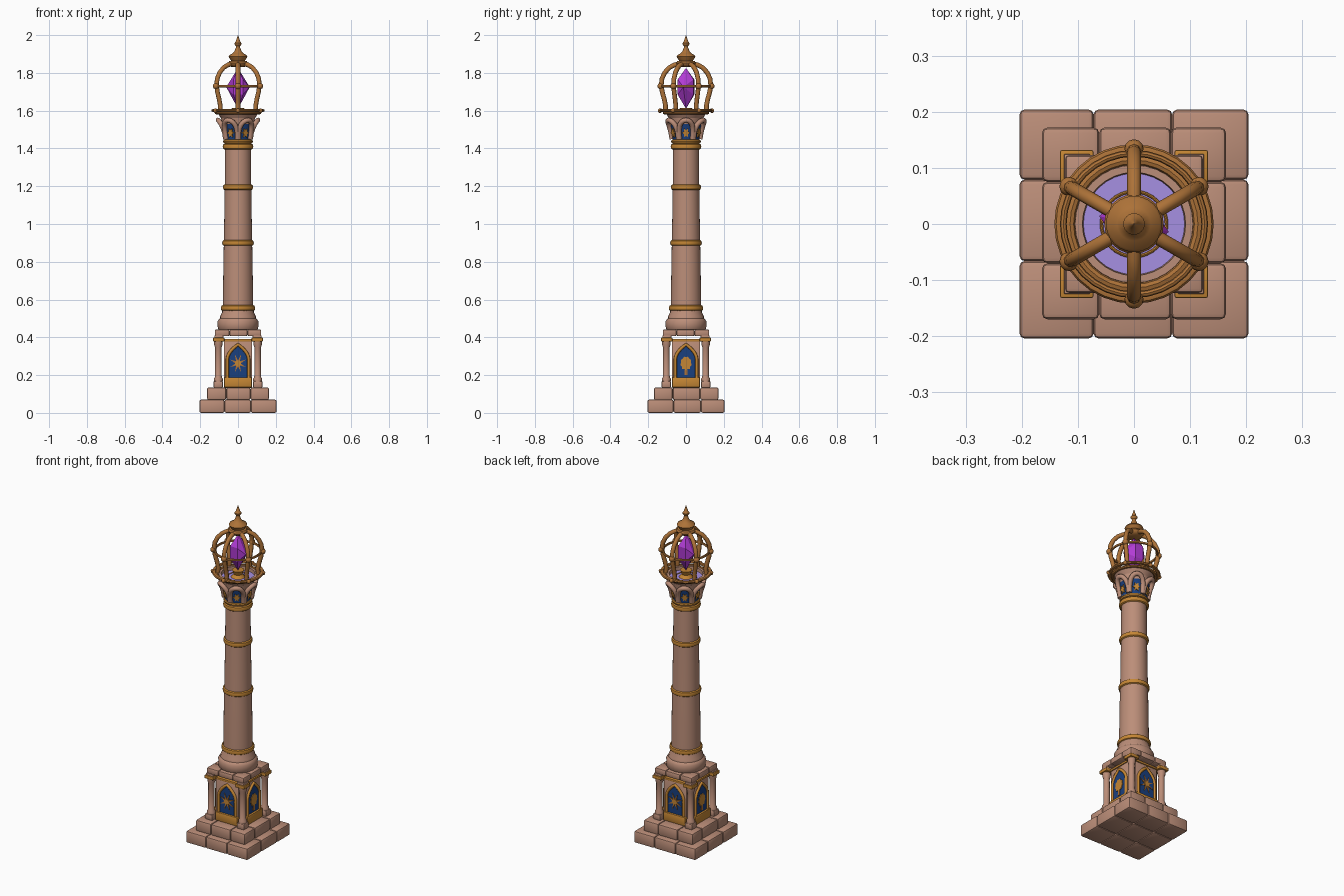
import bpy, bmesh, math
from math import sin, cos, pi, radians
from mathutils import Matrix, Vector

if "Cube" in bpy.data.objects:
    bpy.data.objects.remove(bpy.data.objects["Cube"], do_unlink=True)


def material(name, *rgb):
    m = bpy.data.materials.new(name)
    m.use_nodes = True
    m.diffuse_color = (*rgb, 1)
    m.node_tree.nodes["Principled BSDF"].inputs["Base Color"].default_value = (*rgb, 1)
    return m


STONE = material("rosy stone", 0.50, 0.27, 0.19)
GOLD = material("gold trim", 0.56, 0.24, 0.035)
BRONZE = material("bronze cage", 0.42, 0.17, 0.04)
BLUE = material("deep blue", 0.01, 0.05, 0.21)
PURPLE = material("purple crystal", 0.44, 0.045, 0.66)
VIOLET = material("pale violet glow", 0.38, 0.28, 0.76)


def finish(name, bm, mats, smooth=True):
    bmesh.ops.recalc_face_normals(bm, faces=bm.faces[:])
    mesh = bpy.data.meshes.new(name)
    bm.to_mesh(mesh)
    bm.free()
    ob = bpy.data.objects.new(name, mesh)
    bpy.context.collection.objects.link(ob)
    for m in mats:
        mesh.materials.append(m)
    if smooth:
        bpy.ops.object.select_all(action='DESELECT')
        ob.select_set(True)
        bpy.context.view_layer.objects.active = ob
        bpy.ops.object.shade_smooth_by_angle(angle=radians(40))
    return ob


def block(name, x, y, z, mat, bevel=0.008, angle=0):
    """Box from (min, max) pairs, with worn rounded edges, turned about the axis."""
    bm = bmesh.new()
    bmesh.ops.create_cube(bm, size=1)
    for v in bm.verts:
        v.co = Vector([(a + b) / 2 + c * (b - a) for (a, b), c in zip((x, y, z), v.co)])
    bmesh.ops.bevel(bm, geom=bm.edges[:], offset=bevel, segments=2, profile=0.5, affect='EDGES')
    bm.transform(Matrix.Rotation(angle, 4, 'Z'))
    return finish(name, bm, [mat])


def lathe(name, profile, mat, segs=32, at=(0, 0), closed=False):
    """Spin (radius, z) points around a vertical axis."""
    bm = bmesh.new()
    rows = [[bm.verts.new((at[0] + r * cos(2 * pi * i / segs), at[1] + r * sin(2 * pi * i / segs), z))
             for i in range(segs)] for r, z in profile]
    pairs = list(zip(rows, rows[1:])) + ([(rows[-1], rows[0])] if closed else [])
    for a, b in pairs:
        for i in range(segs):
            j = (i + 1) % segs
            bm.faces.new((a[i], a[j], b[j], b[i]))
    if not closed:
        bm.faces.new(rows[0])
        bm.faces.new(rows[-1])
    return finish(name, bm, [mat])


def ring(name, radius, z, width, height, mat):
    pts = [(radius + width * cos(k * pi / 4), z + height * sin(k * pi / 4)) for k in range(8)]
    return lathe(name, pts, mat, closed=True)


def tube(name, points, radius, mat):
    curve = bpy.data.curves.new(name, 'CURVE')
    curve.dimensions = '3D'
    curve.bevel_depth = radius
    curve.bevel_resolution = 2
    curve.use_fill_caps = True
    s = curve.splines.new('POLY')
    s.points.add(len(points) - 1)
    for p, co in zip(s.points, points):
        p.co = (*co, 1)
    ob = bpy.data.objects.new(name, curve)
    curve.materials.append(mat)
    bpy.context.collection.objects.link(ob)
    bpy.ops.object.select_all(action='DESELECT')
    ob.select_set(True)
    bpy.context.view_layer.objects.active = ob
    bpy.ops.object.convert(target='MESH')
    bpy.ops.object.shade_smooth_by_angle(angle=radians(50))


def plate(name, outline, front, thick, angle, mat, tilt=0):
    """Flat (side, z) outline facing outward at the given angle."""
    bm = bmesh.new()
    face = bm.faces.new([bm.verts.new((front, s, z)) for s, z in outline])
    ext = bmesh.ops.extrude_face_region(bm, geom=[face])
    bmesh.ops.translate(bm, vec=(-thick, 0, 0),
                        verts=[g for g in ext["geom"] if isinstance(g, bmesh.types.BMVert)])
    mid = Vector((front, 0, sum(z for s, z in outline) / len(outline)))
    turn = Matrix.Translation(mid) @ Matrix.Rotation(tilt, 4, 'Y') @ Matrix.Translation(-mid)
    bm.transform(Matrix.Rotation(angle, 4, 'Z') @ turn)
    return finish(name, bm, [mat], False)


def arch(w, z0, spring, apex, n=8):
    side = [(w * (1 - (k / n) ** 2), spring + (apex - spring) * k / n) for k in range(n + 1)]
    return [(w, z0)] + side + [(-s, z) for s, z in reversed(side[:-1])] + [(-w, z0)]


def star(cz, outer, inner, points=8, stretch=1.0):
    return [((outer if k % 2 else inner) * sin(k * pi / points),
             cz + stretch * (outer if k % 2 else inner) * cos(k * pi / points)) for k in range(2 * points)]


# Stepped base of separate stones
def tier(name, xs, ys, z, bevel):
    for i, x in enumerate(zip(xs, xs[1:])):
        for j, y in enumerate(zip(ys, ys[1:])):
            block(f"{name}_{i}_{j}", x, y, z, STONE, bevel)


tier("bottom_step", (-.204, -.072, .068, .204), (-.204, -.066, .079, .204), (0, .07), .009)
tier("second_step", (-.164, -.062, .066, .164), (-.17, -.07, .075, .172), (.068, .135), .01)

# Corner pillars and slab
for sx in (-1, 1):
    for sy in (-1, 1):
        span = lambda s, a, b: tuple(sorted((s * a, s * b)))
        block("pillar_foot", span(sx, .08, .13), span(sy, .08, .13), (.133, .168), STONE, .007)
        lathe("corner_pillar", [(.024, .165), (.024, .18), (.018, .19), (.017, .345), (.022, .36),
                                (.023, .382)], STONE, 12, (sx * .104, sy * .104))
        block("pillar_gold_cap", span(sx, .072, .132), span(sy, .072, .132), (.378, .398), GOLD, .004)
        block("pillar_stone_cap", span(sx, .078, .125), span(sy, .078, .125), (.396, .41), STONE, .003)
tier("pedestal_slab", (-.123, -.045, .05, .123), (-.123, -.05, .045, .123), (.406, .442), .008)

# Pedestal walls with arched windows on all four sides
for k in range(4):
    a = k * pi / 2
    block("pedestal_wall", (.087, .1), (-.074, .074), (.133, .382), STONE, .003, a)
    block("wall_gold_band", (.085, .106), (-.08, .08), (.378, .391), GOLD, .003, a)
    block("window_sill", (.088, .114), (-.074, .074), (.135, .188), GOLD, .006, a)
    plate("window_panel", arch(.053, .17, .28, .357), .103, .006, a, BLUE)
    frame = [Matrix.Rotation(a, 3, 'Z') @ Vector((.103, s, z)) for s, z in arch(.057, .18, .28, .362)]
    tube("window_frame", frame, .0085, GOLD)
    if k % 2:
        plate("sun_emblem", star(.262, .046, .014, 8, 1.15), .107, .006, a, BRONZE)
        plate("sun_heart", star(.262, .017, .015), .109, .004, a, GOLD)
    else:
        plate("oval_emblem", star(.262, .031, .026, 9, 1.25), .107, .006, a, GOLD)
        plate("oval_stem", [(-.008, .2), (.008, .2), (.006, .24), (-.006, .24)], .107, .006, a, BRONZE)

# Column foot and shaft
lathe("column_foot", [(.1, .438), (.107, .446), (.108, .485), (.1, .497), (.096, .5), (.094, .512),
                      (.085, .53), (.081, .56)], STONE, 24)
lathe("column_shaft", [(.08, .54), (.08, .6), (.077, .8), (.074, .95), (.07, 1.2), (.068, 1.43)], STONE)
for z, r in ((.555, .082), (.9, .075), (1.195, .071), (1.41, .072)):
    ring("shaft_gold_ring", r, z, .009, .015, GOLD)
ring("capital_lower_ring", .07, 1.437, .009, .01, GOLD)


# Capital: blue niches under six flaring stone hoods
def flare(z):
    return .07 + .02 * (max(z - 1.43, 0) / .13) ** 1.4


def arch_height(angle):
    u = abs((angle + pi / 6) % (pi / 3) - pi / 6) / (pi / 6)
    return 1.445 + .09 * math.sqrt(max(0, 1 - u * u))


cap = lathe("capital", [(flare(1.42 + .01 * k), 1.42 + .01 * k) for k in range(15)], STONE, 72)
cap.data.materials.append(BLUE)
for f in cap.data.polygons:
    c = f.center
    if len(f.vertices) == 4 and 1.44 < c.z < arch_height(math.atan2(c.y, c.x)):
        f.material_index = 1
for k in range(6):
    a = k * pi / 3
    pts = []
    for i in range(13):
        t = pi * i / 12
        ang, z = a - cos(t) * pi / 6.4, 1.45 + .1 * sin(t) ** .8
        r = flare(z) + .003 + .014 * sin(t) ** 2
        pts.append((r * cos(ang), r * sin(ang), z))
    tube("capital_hood", pts, .0135, STONE)
    plate("capital_emblem", star(1.482, .021, .011, 6, 1.3), .081, .006, a, GOLD, .16)

# Lantern bowl with recessed glowing floor, and the open rim around it
lathe("lantern_bowl", [(.08, 1.545), (.09, 1.56), (.106, 1.585), (.105, 1.592), (.092, 1.592), (.09, 1.57),
                       (.08, 1.568)], STONE, closed=True)
lathe("glow_floor", [(.091, 1.566), (.091, 1.572)], VIOLET)
ring("floor_gold_ring", .058, 1.572, .003, .004, GOLD)
ring("inner_rim", .114, 1.588, .009, .008, BRONZE)
ring("outer_rim", .131, 1.601, .011, .008, BRONZE)
lathe("crystal_holder", [(.04, 1.57), (.024, 1.59), (.034, 1.614)], GOLD, 12)

# Crystal: a faceted shard, wider across than deep
bm = bmesh.new()
for s in (-1, 1):
    bm.verts.new((0, 0, 1.718 + s * .108))
    bm.verts.new((s * .062, -s * .014, 1.725))
    for z in (1.685, 1.765):
        bm.verts.new((s * .026, -s * .044, z))
        bm.verts.new((s * .024, s * .04, z))
bmesh.ops.convex_hull(bm, input=bm.verts[:])
finish("crystal", bm, [PURPLE], False)

# Cage with six bowed ribs
cage = [(.11, 1.595), (.108, 1.625), (.115, 1.66), (.126, 1.7), (.131, 1.735), (.127, 1.77),
        (.112, 1.802), (.088, 1.828), (.06, 1.843), (.03, 1.848)]
for k in range(6):
    a = pi / 6 + k * pi / 3
    tube("cage_rib", [(r * cos(a), r * sin(a), z) for r, z in cage], .0125, BRONZE)
    for r, z, size in ((.134, 1.73, .017), (.137, 1.6, .012)):
        ball = [(max(size * sin(pi * j / 8), .0005), z - size * cos(pi * j / 8)) for j in range(9)]
        lathe("rib_knob", ball, BRONZE, 12, (r * cos(a), r * sin(a)))
ring("cage_hoop", .126, 1.73, .006, .007, BRONZE)

# Roof cap and finial
lathe("roof_finial", [(.035, 1.832), (.05, 1.842), (.053, 1.852), (.047, 1.862), (.036, 1.864), (.043, 1.874),
                      (.05, 1.886), (.046, 1.894), (.03, 1.902), (.018, 1.916), (.012, 1.932), (.011, 1.942),
                      (.018, 1.95), (.019, 1.957), (.012, 1.966), (.008, 1.978), (.001, 2.0)], BRONZE, 24)
